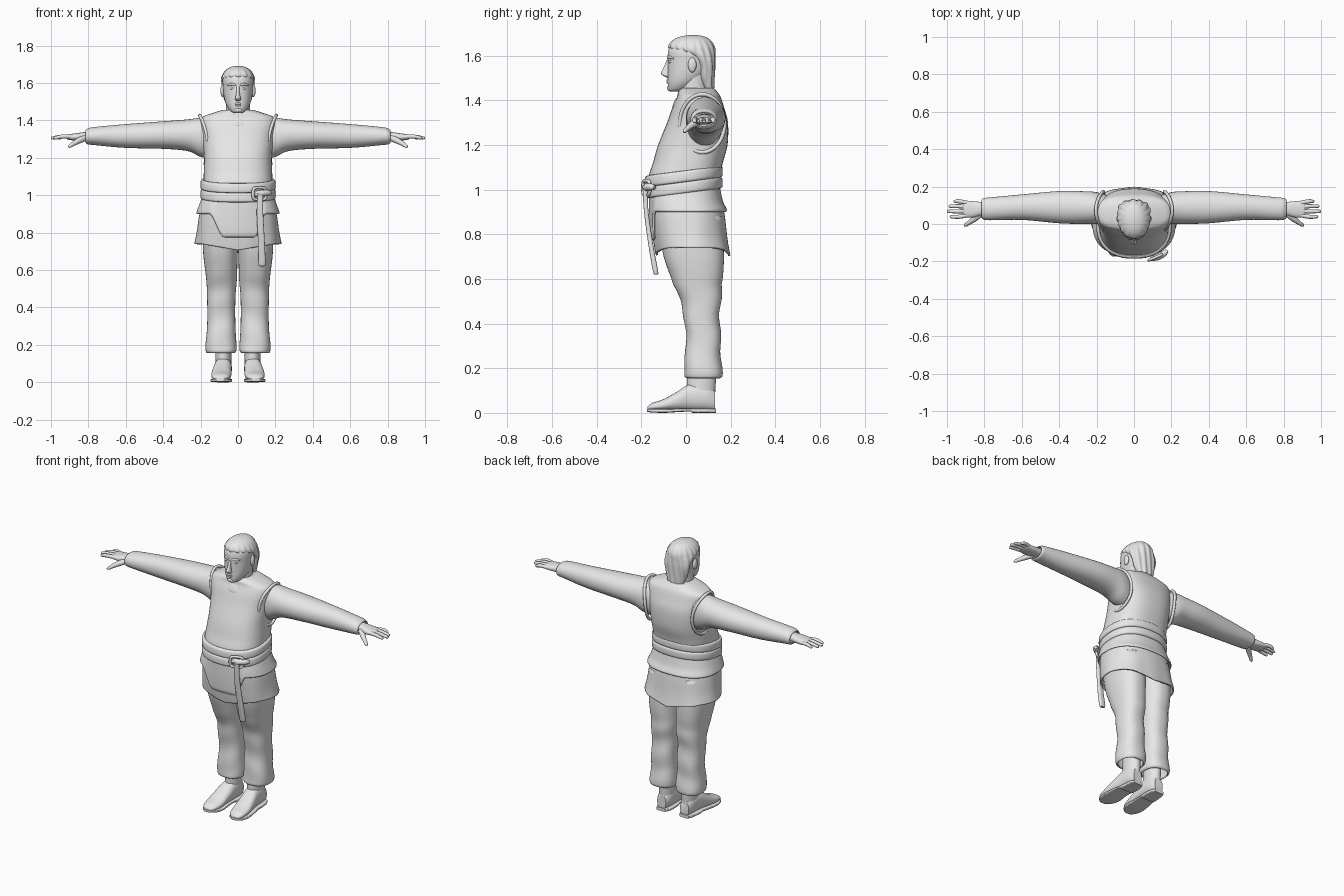
import bpy, bmesh, math
from math import sin, cos, pi
from mathutils import Vector

if "Cube" in bpy.data.objects:
    bpy.data.objects.remove(bpy.data.objects["Cube"])

grey = bpy.data.materials.new("plain_grey")
grey.use_nodes = True
tone = (0.8, 0.8, 0.8, 1)
grey.diffuse_color = tone
grey.node_tree.nodes["Principled BSDF"].inputs["Base Color"].default_value = tone


def smooth(rows, steps):
    """Spline through rows of numbers."""
    out = []
    last = len(rows) - 1
    for i in range(last):
        p, q = rows[i], rows[i + 1]
        before, after = rows[max(i - 1, 0)], rows[min(i + 2, last)]
        for s in range(steps):
            t = s / steps
            row = []
            for a, b, c, d in zip(before, p, q, after):
                m, n = (c - a) / 2, (d - b) / 2
                row.append(b + m * t + (3 * (c - b) - 2 * m - n) * t * t
                           + (2 * (b - c) + m + n) * t ** 3)
            out.append(row)
    return out + [list(rows[-1])]


def finish(ob, mirror=False, thick=0, angle=50):
    """Material, shading, and the shared modifiers."""
    bpy.ops.object.select_all(action='DESELECT')
    ob.select_set(True)
    bpy.context.view_layer.objects.active = ob
    bpy.ops.object.shade_smooth_by_angle(angle=math.radians(angle))
    ob.data.materials.clear()
    ob.data.materials.append(grey)
    if thick:
        mod = ob.modifiers.new("Cloth", 'SOLIDIFY')
        mod.thickness = thick
    if mirror:
        ob.modifiers.new("Mirror", 'MIRROR')
    return ob


def loft(name, rows, axis='z', power=2, sides=48, steps=5, warp=None, mirror=False, thick=0):
    """Rows hold the position along the axis, then low/high of both cross directions."""
    bm = bmesh.new()
    rings = []
    for t, a, b, c, d in smooth(rows, steps):
        ring = []
        for k in range(sides):
            ang = 2 * pi * k / sides
            u, v = cos(ang), sin(ang)
            u = math.copysign(abs(u) ** (2 / power), u)
            v = math.copysign(abs(v) ** (2 / power), v)
            p, q = (a + b) / 2 + u * (b - a) / 2, (c + d) / 2 + v * (d - c) / 2
            co = {'z': (p, q, t), 'x': (t, p, q), 'y': (p, t, q)}[axis]
            co = Vector(co)
            ring.append(bm.verts.new(warp(co) if warp else co))
        rings.append(ring)
    for low, high in zip(rings, rings[1:]):
        for k in range(sides):
            n = (k + 1) % sides
            bm.faces.new((low[k], low[n], high[n], high[k]))
    if not thick:
        bm.faces.new(rings[0])
        bm.faces.new(rings[-1])
    bmesh.ops.recalc_face_normals(bm, faces=bm.faces)
    mesh = bpy.data.meshes.new(name)
    bm.to_mesh(mesh)
    bm.free()
    ob = bpy.data.objects.new(name, mesh)
    bpy.context.collection.objects.link(ob)
    return finish(ob, mirror, thick)


def even(rows):
    """Expand (position, half width, back and front) rows to symmetric ones."""
    return [(t, -w, w, c, d) for t, w, c, d in rows]


def tube(name, points, closed=False, mirror=False, steps=5):
    """Round tube through (x, y, z, radius) points."""
    pts = points if closed else smooth(points, steps)
    curve = bpy.data.curves.new(name, 'CURVE')
    curve.dimensions = '3D'
    curve.bevel_depth = 1
    curve.bevel_resolution = 3
    curve.use_fill_caps = True
    line = curve.splines.new('POLY')
    line.points.add(len(pts) - 1)
    for p, (x, y, z, r) in zip(line.points, pts):
        p.co = (x, y, z, 1)
        p.radius = r
    line.use_cyclic_u = closed
    ob = bpy.data.objects.new(name, curve)
    bpy.context.collection.objects.link(ob)
    bpy.ops.object.select_all(action='DESELECT')
    ob.select_set(True)
    bpy.context.view_layer.objects.active = ob
    bpy.ops.object.convert(target='MESH')
    return finish(bpy.context.object, mirror)


def ball(name, place, size, mirror=False):
    bpy.ops.mesh.primitive_uv_sphere_add(segments=20, ring_count=12, radius=1)
    ob = bpy.context.object
    ob.name = name
    for v in ob.data.vertices:
        v.co = Vector(place) + Vector([c * s for c, s in zip(v.co, size)])
    return finish(ob, mirror)


# Shoes and trousers
loft("shoe_uppers", [(-.172, .075, .115, .012, .028), (-.15, .05, .135, .01, .045),
     (-.1, .037, .143, .01, .062), (-.04, .035, .138, .01, .095), (.02, .033, .128, .01, .13),
     (.09, .035, .122, .01, .13), (.13, .05, .11, .01, .1)], 'y', 2.3, mirror=True)
loft("shoe_soles", [(-.175, .075, .115, .004, .018), (-.15, .047, .138, .002, .018),
     (-.1, .032, .148, 0, .018), (-.03, .035, .142, .004, .02), (.02, .034, .132, .006, .02),
     (.03, .033, .13, 0, .02), (.1, .033, .125, 0, .02), (.135, .05, .112, 0, .02)],
     'y', 5, mirror=True)
loft("boot_shafts", [(.05, .037, .12, .01, .128), (.11, .036, .12, .004, .132),
     (.25, .036, .122, .005, .14)], mirror=True)


def trouser_folds(co):
    co.y += .004 * sin(38 * co.z + 9 * co.x) * (co.z < .6)
    return co


loft("trouser_legs", [(.155, .02, .165, .002, .15), (.165, .01, .172, -.01, .16),
     (.2, .008, .174, -.01, .16), (.3, .014, .165, 0, .156), (.45, .014, .165, -.012, .152),
     (.55, .006, .17, -.045, .16), (.7, .001, .187, -.1, .17), (.88, -.01, .19, -.13, .16)],
     power=2.4, warp=trouser_folds, mirror=True, thick=.008)


# Tunic skirt, with a wavy hem dropping at the front
def skirt_hem(co):
    low = max(0, min(1, (.95 - co.z) / .2))
    wave = 1 + .012 * low * sin(9 * math.atan2(co.y, co.x))
    co.z -= .035 * low * max(0, 1 - abs(co.x) / .2)
    co.x *= wave
    co.y *= wave
    return co


loft("tunic_skirt", even([(1, .18, -.16, .15), (.9, .206, -.162, .172),
     (.8, .22, -.148, .185), (.74, .231, -.136, .197)]),
     power=2.4, warp=skirt_hem, thick=.01, sides=72)


# Overskirt, cut short at the sides and long at the front
def apron_cut(co):
    if co.y < 0:
        rise = (co.x + .155) / .08 if co.x < 0 else (.15 - co.x) / .06
        drop = max(0, min(1, rise))
        drop *= drop * (3 - 2 * drop)
        depth = max(0, 1 - co.z)
        co.z -= 1.25 * depth * drop
        co.y += .15 * depth * drop
    return co


loft("overskirt", even([(1.01, .185, -.165, .152), (.95, .207, -.174, .165),
     (.915, .22, -.176, .181), (.905, .222, -.174, .182), (.9, .218, -.168, .178)]),
     power=2.4, warp=apron_cut, thick=.012, sides=120)

# Vest body
loft("vest", even([(.95, .18, -.16, .145), (1.05, .184, -.168, .152), (1.12, .183, -.148, .165),
     (1.2, .181, -.125, .186), (1.3, .19, -.085, .188), (1.37, .2, -.06, .17),
     (1.415, .193, -.04, .155), (1.438, .14, -.035, .14), (1.455, .085, -.02, .125)]),
     power=2.5)
rim = []
for k in range(48):
    a = 2 * pi * k / 48
    rim.append((.19 + .014 * sin(a) - .026 * cos(a) ** 2,
                .073 + .1 * cos(a), 1.297 + .13 * sin(a), .009))
tube("armhole_rims", rim, True, True)


# Collar and belt share a tilt upward to the back
def tilted(amount):
    def warp(co):
        co.z += amount * co.y
        return co
    return warp


loft("collar", even([(1.375, .1, -.05, .125), (1.39, .108, -.06, .135), (1.41, .1, -.053, .128),
     (1.425, .086, -.042, .115), (1.43, .076, -.035, .105)]), warp=tilted(.3), thick=.012)
for name, mid in (("belt_upper_wrap", 1.06), ("belt_lower_wrap", 1.01)):
    loft(name, even([(mid - .026, .188, -.172, .15), (mid - .018, .201, -.185, .163),
         (mid + .018, .199, -.183, .163), (mid + .026, .186, -.17, .15)]),
         power=2.3, warp=tilted(.13), thick=.01)
loft("belt_tail", [(.62, .12, .138, -.14, -.127), (.635, .109, .147, -.148, -.125),
     (.75, .107, .143, -.168, -.146), (.9, .1, .135, -.188, -.168),
     (1, .104, .134, -.194, -.17)], power=3)
frame = []
for k in range(32):
    a = 2 * pi * k / 32
    u, v = [math.copysign(abs(f) ** .5, f) for f in (cos(a), sin(a))]
    frame.append((.115 + .035 * u, -.178 + .015 * u, 1.008 + .032 * v, .008))
tube("buckle_frame", frame, True)
tube("buckle_pin", [(.08, -.19, 1.01, .006), (.115, -.19, 1.012, .006), (.15, -.17, 1.01, .006)])
tube("belt_loop", [(.09, -.176, 1.005, .017), (.125, -.176, 1.01, .018),
     (.16, -.158, 1.012, .016), (.175, -.14, 1.01, .01)])

# Sleeves and hands
loft("sleeves", [(.13, .01, .15, 1.19, 1.4), (.2, 0, .17, 1.205, 1.413),
     (.27, 0, .175, 1.236, 1.405), (.4, .004, .176, 1.248, 1.395), (.6, .022, .158, 1.253, 1.38),
     (.77, .02, .142, 1.268, 1.364), (.805, .024, .138, 1.272, 1.355),
     (.815, .032, .13, 1.28, 1.348)], 'x', 2.1, mirror=True, thick=.008)
loft("palms", [(.76, .05, .115, 1.292, 1.34), (.82, .045, .118, 1.291, 1.337),
     (.86, .035, .122, 1.291, 1.332), (.9, .036, .123, 1.295, 1.326),
     (.915, .045, .117, 1.3, 1.322)], 'x', 2.4, sides=24, mirror=True)
for name, y, tip in (("index_fingers", .047, .985), ("middle_fingers", .07, 1),
                     ("ring_fingers", .092, .992), ("little_fingers", .113, .965)):
    spread = (y - .08) * .25
    tube(name, [(.89, y, 1.312, .011), (.935, y + spread, 1.314, .011),
                (tip - .012, y + spread, 1.307, .009), (tip - .003, y + spread, 1.304, .006),
                (tip, y + spread, 1.303, .002)], mirror=True)
tube("thumbs", [(.82, .055, 1.305, .017), (.85, .03, 1.292, .016), (.88, .008, 1.275, .012),
     (.9, -.006, 1.262, .009), (.908, -.01, 1.258, .003)], mirror=True)

# Neck, head and face
loft("neck", even([(1.36, .07, -.035, .1), (1.44, .064, -.03, .1), (1.52, .064, -.03, .1)]))
loft("head", even([(1.44, .022, -.074, -.02), (1.45, .04, -.079, .01), (1.48, .061, -.082, .06),
     (1.52, .074, -.082, .1), (1.57, .08, -.082, .12), (1.62, .082, -.08, .122),
     (1.655, .07, -.062, .11), (1.68, .04, -.02, .08)]), power=2.15)
loft("nose", even([(1.503, .008, -.09, -.07), (1.511, .016, -.104, -.07),
     (1.522, .014, -.112, -.07), (1.55, .009, -.099, -.07), (1.58, .009, -.086, -.07)]),
     sides=20)
ball("eyes", (.032, -.07, 1.572), (.013, .008, .007), True)
tube("brows", [(.012, -.08, 1.587, .005), (.032, -.074, 1.593, .007), (.056, -.055, 1.587, .004)],
     mirror=True)
for name, z in (("upper_lip", 1.49), ("lower_lip", 1.481)):
    tube(name, [(-.026, -.071, 1.486, .002), (0, -.082, z, .006), (.026, -.071, 1.486, .002)])
ball("chin", (0, -.071, 1.455), (.022, .014, .014))
ball("ears", (.082, .028, 1.558), (.012, .019, .033), True)


# Hair, grooved into locks
def locks(co):
    a = math.atan2(co.y - .03, co.x)
    depth = .03 * max(0, min(1, (1.69 - co.z) / .06))
    k = 1 + depth * sin(16 * a + 20 * co.z)
    return Vector((co.x * k, .03 + (co.y - .03) * k, co.z))


loft("hair", even([(1.455, .052, .075, .125), (1.5, .07, .055, .127), (1.56, .083, .045, .13),
     (1.6, .087, .0, .13), (1.625, .088, -.065, .13), (1.645, .082, -.077, .125),
     (1.668, .066, -.06, .11), (1.684, .043, -.03, .088), (1.692, .014, .01, .05)]),
     sides=96, warp=locks)
